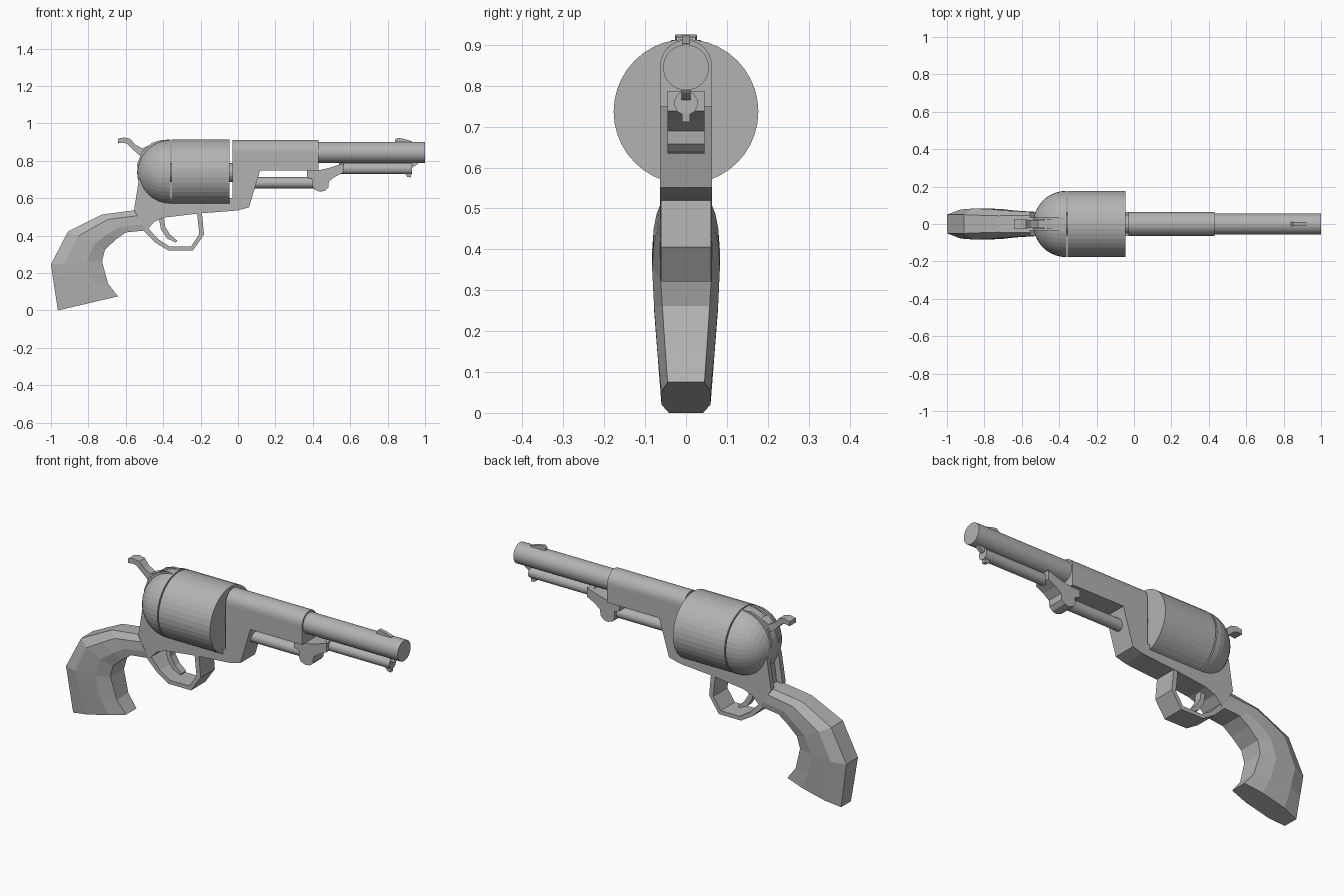
import bpy, bmesh, math
from mathutils import Vector

steel = bpy.data.materials.new("plain grey")
steel.diffuse_color = (0.45, 0.45, 0.45, 1)


def finish(name, bm):
    bmesh.ops.remove_doubles(bm, verts=bm.verts, dist=1e-5)
    bmesh.ops.recalc_face_normals(bm, faces=bm.faces)
    mesh = bpy.data.meshes.new(name)
    bm.to_mesh(mesh)
    bm.free()
    mesh.materials.append(steel)
    ob = bpy.data.objects.new(name, mesh)
    bpy.context.collection.objects.link(ob)
    return ob


def loft(name, rings):
    """Skin closed rings of points and cap both ends."""
    bm = bmesh.new()
    vr = [[bm.verts.new(p) for p in r] for r in rings]
    n = len(vr[0])
    for a, b in zip(vr, vr[1:]):
        for i in range(n):
            j = (i + 1) % n
            bm.faces.new((a[i], a[j], b[j], b[i]))
    bm.faces.new(vr[0])
    bm.faces.new(vr[-1])
    return finish(name, bm)


def prism(name, pts, y0, y1):
    """Side profile (x, z) extruded from y0 to y1."""
    return loft(name, [[(x, y, z) for x, z in pts] for y in (y0, y1)])


def lathe(name, prof, z, n=32):
    """(x, radius) profile turned about the lengthwise axis at height z."""
    return loft(name, [[(x, r * math.cos(2 * math.pi * i / n),
                         z + r * math.sin(2 * math.pi * i / n)) for i in range(n)]
                       for x, r in prof])


W = 0.063   # half thickness of the frame

# Barrel and its rounded housing
lathe("barrel", [(0.40, 0.056), (1.0, 0.056)], 0.845)
arch = [(W * math.cos(math.pi * i / 16), 0.849 + W * math.sin(math.pi * i / 16))
        for i in range(17)]
loft("barrel_housing_top", [[(x, y, z) for y, z in arch] for x in (-0.03, 0.43)])
prism("barrel_housing", [(-0.03, 0.849), (0.43, 0.849), (0.43, 0.749), (0.118, 0.749),
                         (0.059, 0.551), (0, 0.535), (-0.03, 0.532)], -W, W)

# Cylinder, centre pin and domed shield
lathe("cylinder", [(-0.355, 0.177), (-0.045, 0.177)], 0.737, 40)
lathe("centre_pin", [(-0.40, 0.05), (-0.02, 0.05)], 0.737, 16)
dome = [(-0.362 - 0.177 * math.sin(a), 0.177 * math.cos(a))
        for a in [math.pi / 2 * i / 10 for i in range(10)]]
dome.append((-0.5389, 0.004))
lathe("domed_shield", dome, 0.737, 40)

# Lower frame and the slotted rear strut
prism("lower_frame", [(-0.556, 0.535), (-0.49, 0.428), (-0.444, 0.476), (-0.39, 0.497),
                      (-0.203, 0.519), (-0.03, 0.532), (-0.03, 0.60), (-0.40, 0.60),
                      (-0.47, 0.535)], -W, W)
for side, tag in ((-1, "right"), (1, "left")):
    prism("rear_strut_" + tag, [(-0.556, 0.535), (-0.53, 0.70), (-0.44, 0.74),
                                (-0.38, 0.60), (-0.40, 0.52)], side * 0.036, side * W)
    prism("hammer_slot_wall_" + tag, [(-0.53, 0.70), (-0.54, 0.78), (-0.512, 0.852),
                                      (-0.46, 0.895), (-0.41, 0.912), (-0.37, 0.912),
                                      (-0.37, 0.70)], side * 0.024, side * 0.037)
prism("strut_filler", [(-0.52, 0.535), (-0.50, 0.70), (-0.40, 0.70), (-0.40, 0.535)],
      -0.036, 0.036)

# Hammer with curved spur, slightly wider at the tip
top = [(-0.642, 0.918), (-0.61, 0.925), (-0.577, 0.918), (-0.551, 0.888),
       (-0.513, 0.866), (-0.465, 0.887)]
bottom = [(-0.642, 0.893), (-0.618, 0.897), (-0.594, 0.891), (-0.561, 0.859),
          (-0.53, 0.832), (-0.48, 0.80)]
widths = [0.027, 0.026, 0.024, 0.021, 0.022, 0.023]
loft("hammer", [[(a[0], -w, a[1]), (a[0], w, a[1]), (b[0], w, b[1]), (b[0], -w, b[1])]
                for a, b, w in zip(top, bottom, widths)])

# Grip: (back point, front point, half width, back flat, front flat)
sections = [
    ((-0.963, 0.0), (-0.642, 0.075), 0.060, 0.042, 0.045),
    ((-0.983, 0.13), (-0.695, 0.144), 0.069, 0.046, 0.050),
    ((-1.0, 0.246), (-0.727, 0.262), 0.078, 0.050, 0.058),
    ((-0.909, 0.422), (-0.711, 0.326), 0.083, 0.050, 0.062),
    ((-0.802, 0.476), (-0.652, 0.38), 0.079, 0.046, 0.063),
    ((-0.727, 0.513), (-0.60, 0.417), 0.072, 0.044, 0.063),
    ((-0.556, 0.535), (-0.49, 0.428), 0.064, 0.046, 0.060),
]
rings = []
for back, front, w, fb, ff in sections:
    b, f = Vector(back), Vector(front)
    half = [(0, fb), (0.27, w), (0.7, w), (1, ff)]
    loop = half + [(t, -y) for t, y in reversed(half)]
    rings.append([(b.lerp(f, t).x, y, b.lerp(f, t).y) for t, y in loop])
loft("grip", rings)

# Trigger guard and trigger
prism("trigger_guard", [(-0.508, 0.428), (-0.444, 0.364), (-0.374, 0.321), (-0.24, 0.321),
                        (-0.182, 0.406), (-0.193, 0.525), (-0.219, 0.522), (-0.207, 0.408),
                        (-0.251, 0.342), (-0.366, 0.342), (-0.426, 0.38), (-0.481, 0.44)],
      -0.061, 0.061)
prism("trigger", [(-0.422, 0.487), (-0.412, 0.433), (-0.38, 0.385), (-0.332, 0.362),
                  (-0.326, 0.374), (-0.364, 0.406), (-0.39, 0.449), (-0.396, 0.505)],
      -0.02, 0.02)

# Loading lever: plunger, pivot block, rod and latch
lathe("plunger", [(0.08, 0.03), (0.42, 0.03)], 0.682, 20)
prism("lever_block", [(0.37, 0.749), (0.43, 0.749), (0.50, 0.765), (0.565, 0.787),
                      (0.565, 0.738), (0.52, 0.716), (0.486, 0.69), (0.483, 0.658),
                      (0.465, 0.64), (0.44, 0.634), (0.41, 0.645), (0.398, 0.665),
                      (0.40, 0.70), (0.37, 0.711)], -0.045, 0.045)
lathe("lever_rod", [(0.54, 0.029), (0.93, 0.029)], 0.758, 20)
prism("lever_latch", [(0.89, 0.735), (0.905, 0.714), (0.925, 0.711), (0.928, 0.74)],
      -0.01, 0.01)
prism("barrel_catch", [(0.92, 0.80), (0.975, 0.80), (0.96, 0.782), (0.935, 0.765),
                       (0.92, 0.765)], -0.011, 0.011)

# Front sight
prism("front_sight", [(0.84, 0.895), (0.84, 0.912), (0.852, 0.923), (0.885, 0.918),
                      (0.93, 0.904), (0.93, 0.893)], -0.01, 0.01)
